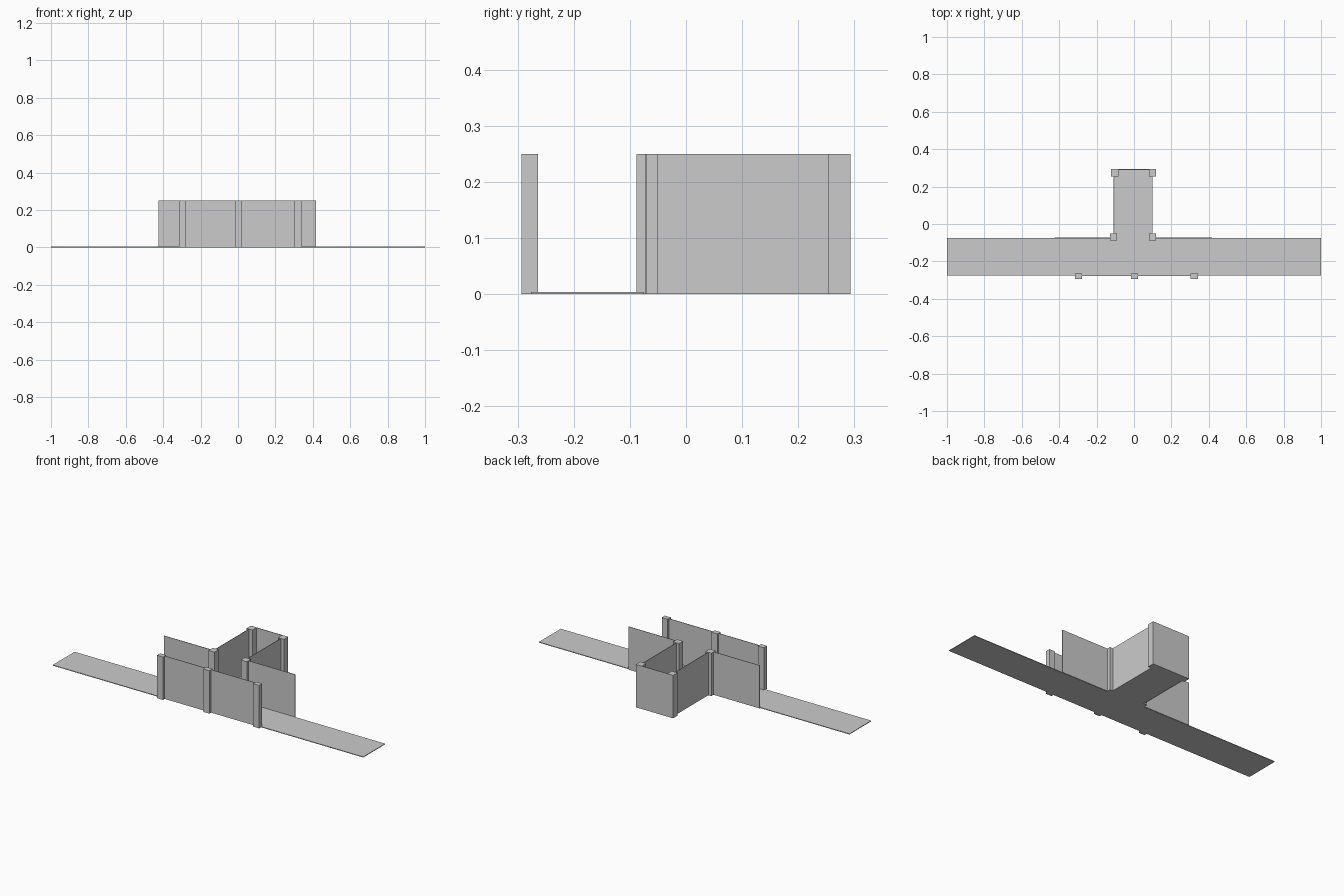
import bpy, bmesh

if "Cube" in bpy.data.objects:
    bpy.data.objects.remove(bpy.data.objects["Cube"])

HEIGHT = 0.25
THIN = 0.003


def box(name, x0, x1, y0, y1, z1=HEIGHT):
    bm = bmesh.new()
    bmesh.ops.create_cube(bm, size=1)
    for v in bm.verts:
        v.co.x = x0 if v.co.x < 0 else x1
        v.co.y = y0 if v.co.y < 0 else y1
        v.co.z = 0 if v.co.z < 0 else z1
    me = bpy.data.meshes.new(name)
    bm.to_mesh(me)
    bm.free()
    ob = bpy.data.objects.new(name, me)
    bpy.context.collection.objects.link(ob)
    return ob


# T-shaped floor slab
outline = [(-1, -0.276), (1, -0.276), (1, -0.075), (0.097, -0.075),
           (0.097, 0.29), (-0.105, 0.29), (-0.105, -0.075), (-1, -0.075)]
bm = bmesh.new()
face = bm.faces.new([bm.verts.new((x, y, 0)) for x, y in outline])
ext = bmesh.ops.extrude_face_region(bm, geom=[face])
for v in ext["geom"]:
    if isinstance(v, bmesh.types.BMVert):
        v.co.z = 0.004
bmesh.ops.recalc_face_normals(bm, faces=bm.faces)
mesh = bpy.data.meshes.new("corridor_floor")
bm.to_mesh(mesh)
bm.free()
bpy.context.collection.objects.link(bpy.data.objects.new("corridor_floor", mesh))

# Front wall pillars
for i, x in enumerate((-0.297, 0.002, 0.322)):
    box(f"front_pillar_{i + 1}", x - 0.019, x + 0.019, -0.293, -0.264)

# Pillars at the corners of the side passage
for name, x, y in (("left_inner", -0.109, -0.069), ("right_inner", 0.099, -0.069),
                   ("left_end", -0.103, 0.272), ("right_end", 0.099, 0.272)):
    box(name + "_pillar", x - 0.019, x + 0.019, y - 0.019, y + 0.019)

# Thin walls
box("front_wall", -0.297, 0.322, -0.276 - THIN / 2, -0.276 + THIN / 2)
box("left_back_wall", -0.425, -0.109, -0.073, -0.073 + THIN)
box("right_back_wall", 0.099, 0.418, -0.073, -0.073 + THIN)
box("left_passage_wall", -0.109, -0.109 + THIN, -0.069, 0.29)
box("right_passage_wall", 0.096, 0.096 + THIN, -0.069, 0.29)
box("end_wall", -0.122, 0.118, 0.293 - THIN, 0.293)
